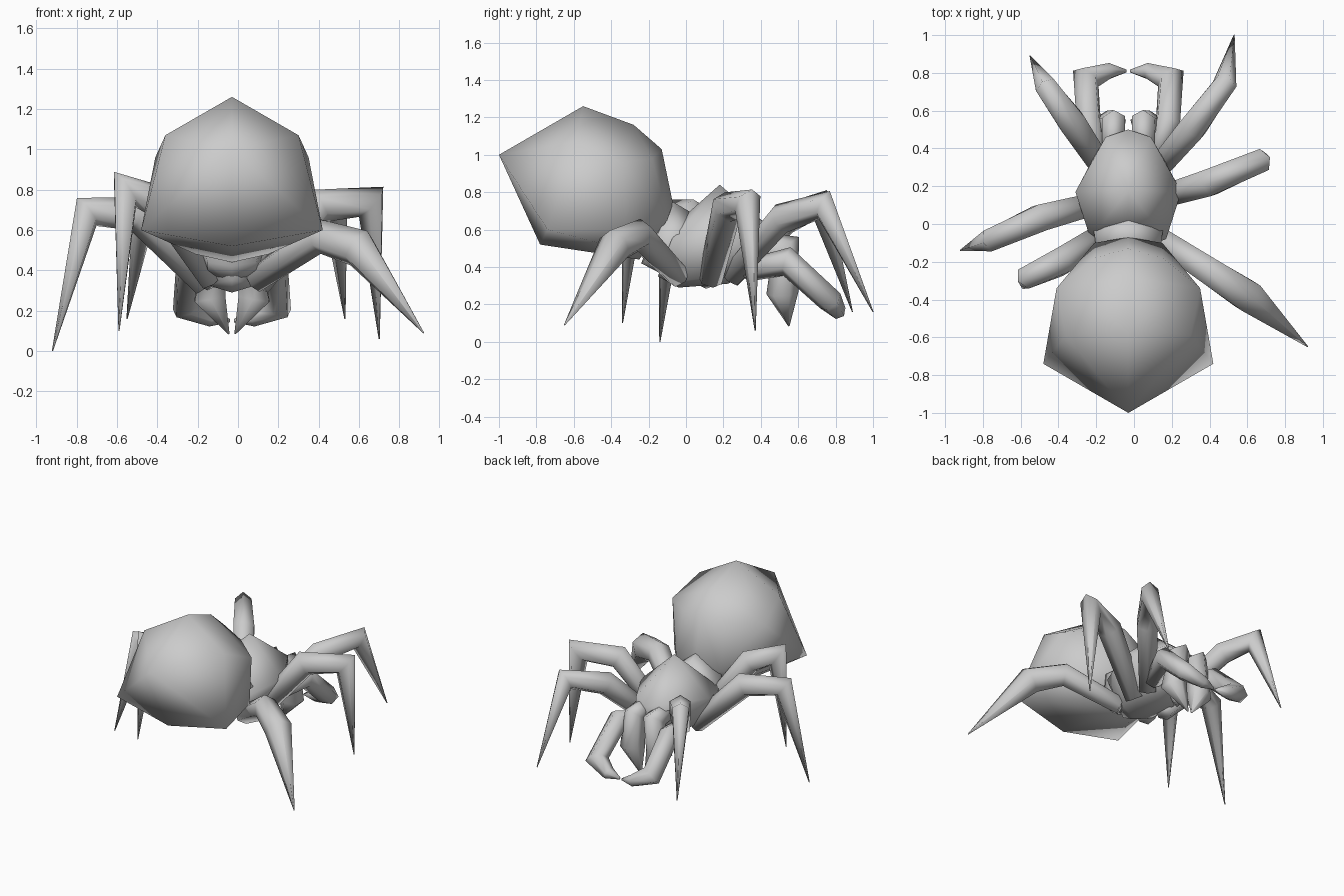
import bpy, bmesh, math
from mathutils import Vector

cube = bpy.data.objects.get("Cube")
if cube:
    bpy.data.objects.remove(cube)

MID = -0.03  # symmetry line of the body

grey = bpy.data.materials.new("body_grey")
grey.use_nodes = True
colour = (0.6, 0.6, 0.6, 1)
grey.diffuse_color = colour
grey.node_tree.nodes["Principled BSDF"].inputs["Base Color"].default_value = colour


def finish(name, bm):
    bmesh.ops.recalc_face_normals(bm, faces=bm.faces)
    for f in bm.faces:
        f.smooth = True
    mesh = bpy.data.meshes.new(name)
    bm.to_mesh(mesh)
    bm.free()
    mesh.materials.append(grey)
    obj = bpy.data.objects.new(name, mesh)
    bpy.context.collection.objects.link(obj)
    return obj


def hull(name, points):
    """Convex body, mirrored about the symmetry line."""
    bm = bmesh.new()
    for x, y, z in points:
        for side in ((1, -1) if x else (1,)):
            bm.verts.new((MID + side * x, y, z))
    out = bmesh.ops.convex_hull(bm, input=bm.verts)
    loose = [v for v in out["geom_interior"] if isinstance(v, bmesh.types.BMVert)]
    bmesh.ops.delete(bm, geom=loose, context="VERTS")
    return finish(name, bm)


def limb(name, path, radii, sides=6):
    """Tapered tube with mitred joints."""
    pts = [Vector(p) for p in path]
    bm = bmesh.new()
    rings, across = [], None
    for i, p in enumerate(pts):
        d_in = (p - pts[max(i - 1, 0)]).normalized() if i else (pts[1] - p).normalized()
        d_out = (pts[i + 1] - p).normalized() if i < len(pts) - 1 else d_in
        t = (d_in + d_out).normalized()
        if across is None:
            across = t.cross(Vector((0, 0, 1)))
        across = (across - t * across.dot(t)).normalized()
        up = t.cross(across)
        bend = (d_out - d_in).normalized()
        stretch = 1 / max(t.dot(d_in), 0.6) - 1
        ring = []
        for k in range(sides):
            a = math.tau * (k + 0.5) / sides
            v = (across * math.cos(a) + up * math.sin(a)) * radii[i]
            v += bend * v.dot(bend) * stretch
            ring.append(bm.verts.new(p + v))
        rings.append(ring)
    for a, b in zip(rings, rings[1:]):
        for k in range(sides):
            n = (k + 1) % sides
            bm.faces.new((a[k], a[n], b[n], b[k]))
    bm.faces.new(rings[0])
    bm.faces.new(rings[-1])
    return finish(name, bm)


# Raised abdomen
hull("abdomen", [
    (0, -1, 1), (0, -.78, .52), (.45, -.74, .6), (.33, -.59, 1.07),
    (0, -.55, 1.26), (.38, -.34, .96), (0, -.28, 1.16), (0, -.13, 1.03),
    (.18, -.18, .98), (.35, -.32, .6), (.18, -.1, .65), (0, -.07, .74),
    (0, -.25, .44), (.18, -.28, .48)])

# Narrow waist between abdomen and thorax
hull("waist", [
    (0, -.09, .76), (0, .03, .69), (.17, -.13, .62), (.19, .02, .55),
    (.12, -.22, .44), (0, -.24, .42), (0, -.05, .32), (.12, 0, .36)])

# Thorax and head
hull("thorax", [
    (0, .18, .84), (.28, .17, .58), (.2, -.08, .54), (0, 0, .68),
    (0, -.15, .35), (0, -.04, .29), (.13, 0, .33), (0, .22, .31),
    (.16, .2, .35), (.19, .34, .55), (.12, .46, .6), (0, .5, .57), (.12, .46, .4)])

# Legs: root, hip, knee, foot
legs = {
    "left_front_leg": ([(.08, .24, .35), (.31, .51, .66), (.48, .74, .73), (.53, 1, .16)], .065),
    "right_front_leg": ([(-.13, .24, .35), (-.33, .54, .66), (-.46, .72, .73), (-.55, .89, .16)], .065),
    "left_middle_leg": ([(.1, .13, .33), (.4, .22, .72), (.66, .33, .74), (.7, .37, .06)], .07),
    "right_middle_leg": ([(-.16, .12, .33), (-.5, .03, .68), (-.75, -.08, .69), (-.92, -.14, 0)], .068),
    "left_rear_leg": ([(.08, -.04, .35), (.4, -.25, .57), (.6, -.38, .51), (.92, -.65, .09)], .095),
    "right_rear_leg": ([(-.13, -.03, .35), (-.39, -.2, .74), (-.56, -.28, .8), (-.59, -.34, .1)], .066),
}
for name, (path, knee) in legs.items():
    limb(name, path, (.065, .082, knee, .003))

# Curled palps and hanging fangs on both sides
for label, s in (("left", 1), ("right", -1)):
    palp = [(.13, .32, .38), (.21, .54, .43), (.225, .77, .22), (.1, .81, .165), (.01, .81, .15)]
    limb(label + "_palp", [(MID + s * x, y, z) for x, y, z in palp],
         (.06, .07, .068, .045, .008))
    fang = [(.08, .38, .52), (.08, .53, .5), (.11, .515, .26), (.015, .55, .085)]
    limb(label + "_fang", [(MID + s * x, y, z) for x, y, z in fang],
         (.07, .07, .085, .004))
